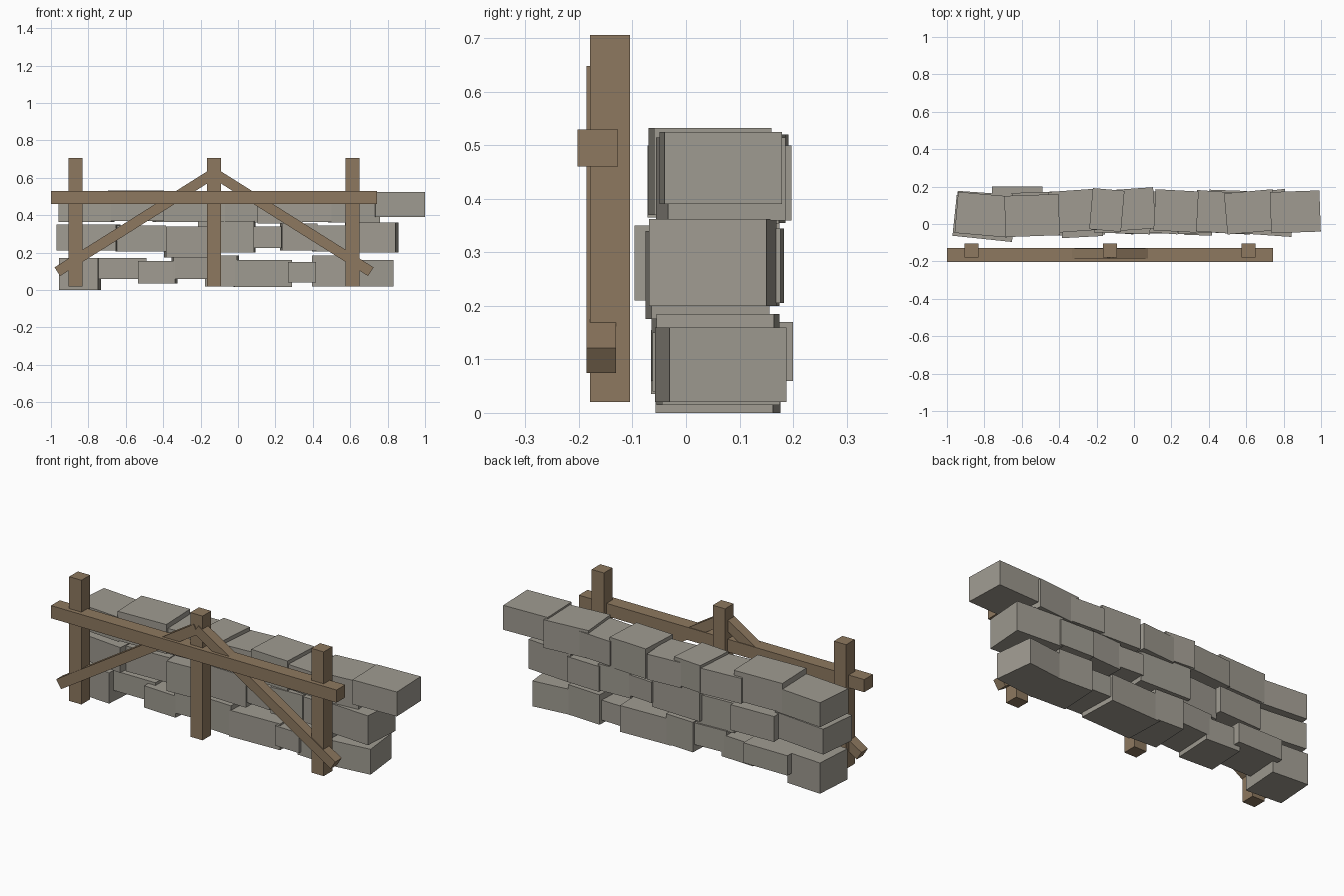
import bpy
from math import radians, atan2, hypot
from mathutils import Matrix, Vector

cube = bpy.data.objects.get("Cube")
if cube:
    bpy.data.objects.remove(cube, do_unlink=True)


def make_material(name, colour):
    material = bpy.data.materials.new(name)
    material.use_nodes = True
    material.diffuse_color = (*colour, 1)
    shader = next(n for n in material.node_tree.nodes if n.type == 'BSDF_PRINCIPLED')
    shader.inputs["Base Color"].default_value = (*colour, 1)
    return material


stone = make_material("grey stone", (0.35, 0.33, 0.285))
wood = make_material("brown wood", (0.27, 0.19, 0.115))


def box(name, centre, size, material, axis='Z', angle=0.0):
    """Add a box of the given size, turned about one axis."""
    bpy.ops.mesh.primitive_cube_add(size=1)
    obj = bpy.context.object
    obj.name = name
    scale = Matrix.Diagonal((*size, 1))
    obj.data.transform(Matrix.Rotation(angle, 4, axis) @ scale)
    obj.location = Vector(centre)
    obj.data.materials.append(material)
    return obj


# Stone courses: left x, right x, bottom, top, middle y, turn in degrees
bottom_course = [
    (-0.95, -0.74, 0, 0.17, 0.06, -4),
    (-0.76, -0.49, 0.06, 0.17, 0.09, 0),
    (-0.53, -0.33, 0.035, 0.155, 0.05, -3),
    (-0.35, -0.16, 0.06, 0.18, 0.05, 3),
    (-0.17, 0, 0.02, 0.185, 0.06, -3),
    (-0.02, 0.285, 0.015, 0.16, 0.06, 2),
    (0.27, 0.42, 0.04, 0.15, 0.05, -2),
    (0.4, 0.6, 0.02, 0.185, 0.06, -3),
    (0.58, 0.82, 0.02, 0.16, 0.065, 6.5),
]
middle_course = [
    (-0.96, -0.64, 0.21, 0.35, 0.03, -6),
    (-0.65, -0.39, 0.205, 0.345, 0.06, 2),
    (-0.39, -0.17, 0.175, 0.34, 0.04, 3),
    (-0.21, 0.09, 0.2, 0.37, 0.06, -2),
    (0.08, 0.24, 0.225, 0.34, 0.06, -4),
    (0.23, 0.42, 0.21, 0.355, 0.06, 3),
    (0.4, 0.6, 0.205, 0.345, 0.07, -2),
    (0.58, 0.85, 0.2, 0.362, 0.05, -4),
]
top_course = [
    (-0.95, -0.67, 0.365, 0.5, 0.05, -5),
    (-0.69, -0.4, 0.37, 0.532, 0.045, 2),
    (-0.45, -0.2, 0.365, 0.505, 0.07, 4),
    (-0.23, -0.06, 0.37, 0.52, 0.075, -5),
    (-0.09, 0.11, 0.36, 0.5, 0.08, 4),
    (0.11, 0.34, 0.355, 0.52, 0.07, -3),
    (0.33, 0.53, 0.365, 0.5, 0.065, -4),
    (0.49, 0.75, 0.36, 0.515, 0.065, 5),
    (0.73, 0.995, 0.39, 0.525, 0.065, 2),
]
block_depth = 0.22
courses = {"bottom": bottom_course, "middle": middle_course, "top": top_course}
for label, course in courses.items():
    for x0, x1, z0, z1, y, turn in course:
        box(label + "_stone_block", ((x0 + x1) / 2, y, (z0 + z1) / 2),
            (x1 - x0, block_depth, z1 - z0), stone, 'Z', radians(turn))

# Fence posts and top rail
middle_x = -0.128
for x in (middle_x - 0.74, middle_x, middle_x + 0.74):
    box("fence_post", (x, -0.142, 0.363), (0.075, 0.075, 0.686), wood)
box("fence_rail", (middle_x, -0.165, 0.495), (1.744, 0.076, 0.07), wood)

# Diagonal braces meeting at the middle post
for side in (-1, 1):
    foot = Vector((middle_x + side * 0.838, -0.158, 0.098))
    peak = Vector((middle_x, -0.158, 0.625))
    run = peak - foot
    box("diagonal_brace", (foot + peak) / 2,
        (hypot(run.x, run.z), 0.055, 0.055), wood, 'Y', -atan2(run.z, run.x))
